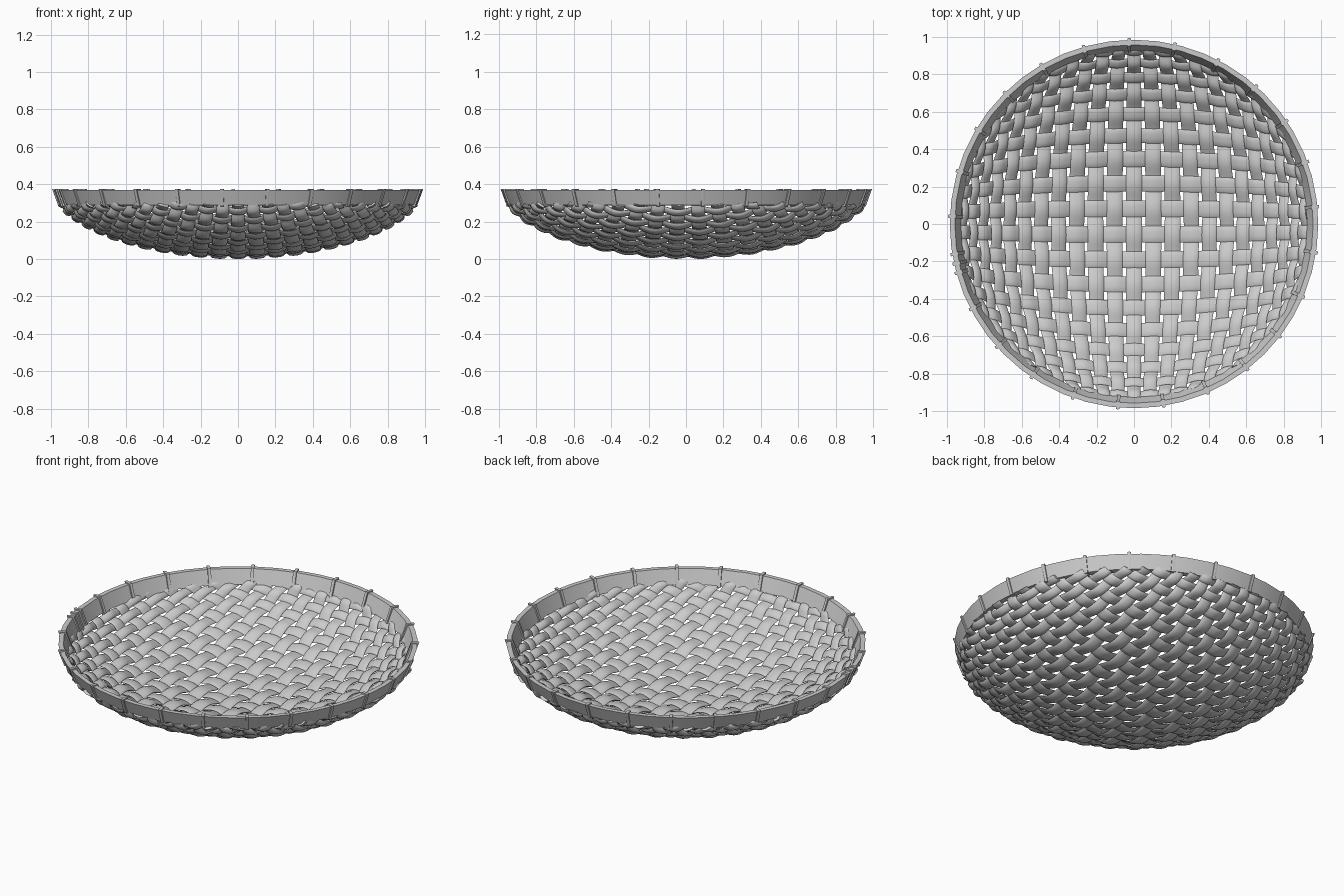
import bpy, bmesh
from math import sin, cos, pi, hypot, sqrt, radians
from mathutils import Vector

if "Cube" in bpy.data.objects:
    bpy.data.objects.remove(bpy.data.objects["Cube"])

H = 0.40          # bowl depth factor
BASE = 0.024      # lifts the weave so it rests on z = 0
SU, SV = 0.104, 0.137   # spacing of long strands (x) and cross strands (y)
V0 = -0.055       # weave phase along y
LIM = 1.25        # weave reaches the rim here


def bowl(u, v, h):
    """Map flat weave coordinates onto the bowl, offset by h along its normal."""
    rho = hypot(u, v)
    k = sin(rho) / rho if rho > 1e-6 else 1.0
    p = Vector((u * k, v * k, BASE + H * (1 - cos(rho))))
    n = Vector((-H * u * k, -H * v * k, cos(rho))).normalized()
    return p + n * h


def finish(name, bm, angle=40):
    bmesh.ops.recalc_face_normals(bm, faces=bm.faces)
    me = bpy.data.meshes.new(name)
    bm.to_mesh(me)
    bm.free()
    ob = bpy.data.objects.new(name, me)
    bpy.context.collection.objects.link(ob)
    bpy.ops.object.select_all(action='DESELECT')
    ob.select_set(True)
    bpy.context.view_layer.objects.active = ob
    bpy.ops.object.shade_smooth_by_angle(angle=radians(angle))
    return ob


def skin(bm, rings, closed=False):
    """Bridge rings of points into a tube."""
    vs = [[bm.verts.new(p) for p in r] for r in rings]
    n = len(vs[0])
    for a in range(len(vs) if closed else len(vs) - 1):
        r0, r1 = vs[a], vs[(a + 1) % len(vs)]
        for j in range(n):
            bm.faces.new((r0[j], r0[(j + 1) % n], r1[(j + 1) % n], r1[j]))
    if not closed:
        bm.faces.new(vs[0])
        bm.faces.new(vs[-1])


def strand(bm, c, along_y, height, w, d, step):
    half = sqrt(max(LIM * LIM - c * c, 0))
    n = max(4, int(2 * half / step))
    rings = []
    for s in range(n + 1):
        t = -half + 2 * half * s / n
        ring = []
        for k in range(10):
            a = 2 * pi * k / 10
            q, h = c + w * cos(a), height(t) + d * sin(a)
            ring.append(bowl(q, t, h) if along_y else bowl(t, q, h))
        rings.append(ring)
    skin(bm, rings)


# Wide strands running front to back
bm = bmesh.new()
for i in range(-11, 12):
    sg = 1 if i % 2 == 0 else -1
    strand(bm, i * SU, True,
           lambda t, sg=sg: sg * 0.013 * cos(pi * (t - V0) / SV),
           0.043, 0.011, SV / 7)
finish("long_strands", bm, 60)

# Cross strands running side to side, over and under the wide ones
bm = bmesh.new()
for j in range(-8, 10):
    c = V0 + j * SV
    if abs(c) > 1.2:
        continue
    sg = -1 if j % 2 == 0 else 1
    strand(bm, c, False,
           lambda t, sg=sg: sg * 0.010 * cos(pi * t / SU),
           0.045, 0.008, SU / 6)
finish("cross_strands", bm, 60)

# Rim hoop: flared band
prof = [(0.955, 0.288), (0.985, 0.368), (0.958, 0.368), (0.926, 0.285)]
bm = bmesh.new()
N = 48
skin(bm, [[Vector((r * cos(2 * pi * k / N), r * sin(2 * pi * k / N), z))
           for r, z in prof] for k in range(N)], closed=True)
finish("rim", bm, 30)

# Bindings: thin bands wrapped round the rim, with a cluster at the overlap
loop = [(0.961, 0.282), (0.995, 0.375), (0.952, 0.375), (0.917, 0.279)]
angles = [91.5 + 14.35 * k for k in range(-17, 7)] + [189.5, 192.5, 195.5]
bm = bmesh.new()
for deg in angles:
    a = radians(deg)
    rad, tan = Vector((cos(a), sin(a), 0)), Vector((-sin(a), cos(a), 0))
    skin(bm, [[rad * (r - ins) + tan * o + Vector((0, 0, z)) for r, z in loop]
              for o, ins in ((-0.009, 0.002), (0, 0), (0.009, 0.002))])
finish("rim_bindings", bm, 30)

# Rest the model on z = 0
bpy.context.view_layer.update()
obs = list(bpy.context.scene.objects)
low = min(v.co.z for o in obs for v in o.data.vertices)
for o in obs:
    if "strands" in o.name:
        o.location.z -= low
